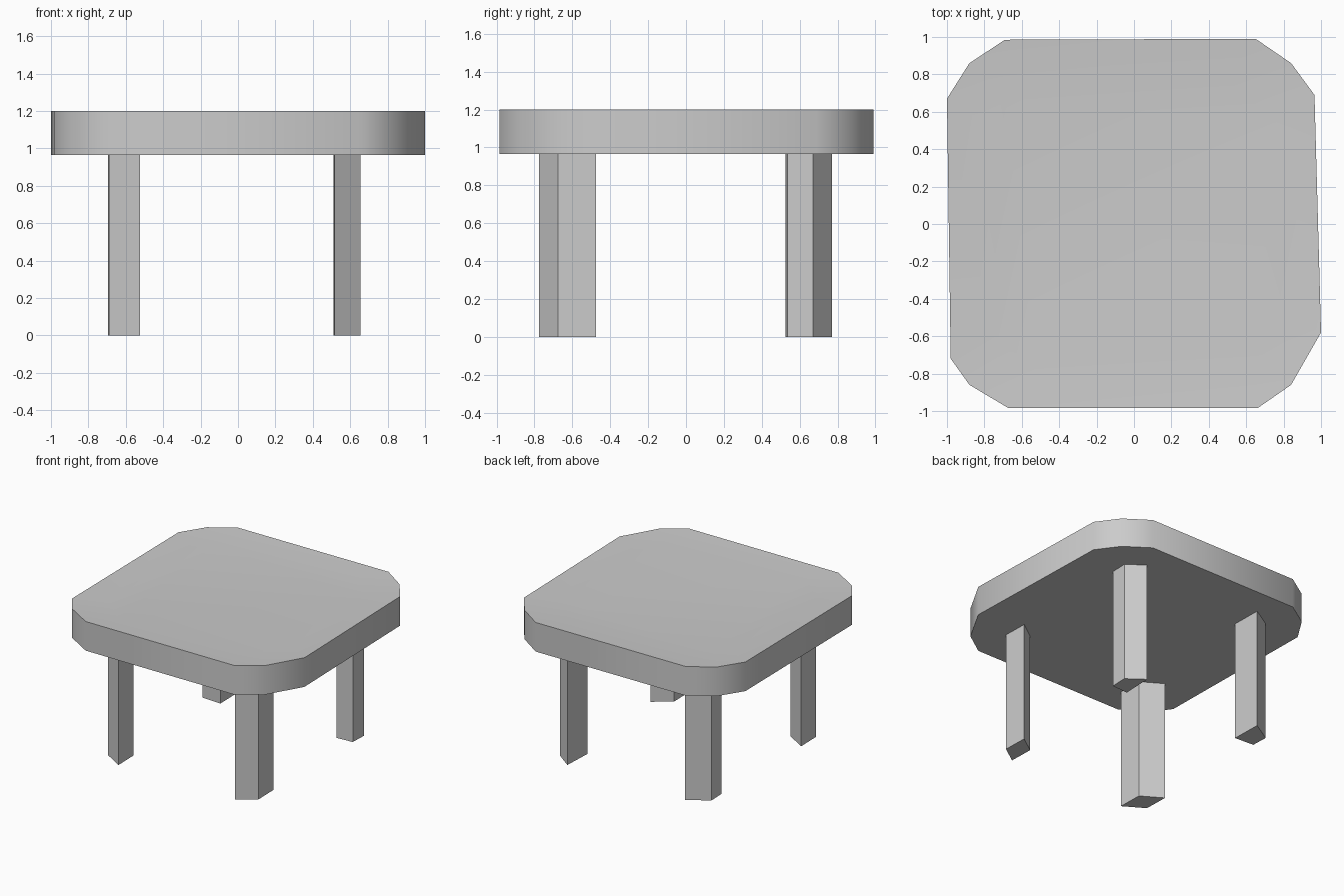
import bpy, bmesh
from mathutils import Vector

if "Cube" in bpy.data.objects:
    bpy.data.objects.remove(bpy.data.objects["Cube"])

UNDER, TOP, DISH = 0.965, 1.2, 0.015


def make_object(name, bm):
    bmesh.ops.recalc_face_normals(bm, faces=bm.faces[:])
    mesh = bpy.data.meshes.new(name)
    bm.to_mesh(mesh)
    bm.free()
    obj = bpy.data.objects.new(name, mesh)
    bpy.context.collection.objects.link(obj)
    return obj


def prism(outline, z0, z1):
    """Extrude a flat outline from z0 to z1; return the bmesh and its top face."""
    bm = bmesh.new()
    base = bm.faces.new([bm.verts.new((x, y, z0)) for x, y in outline])
    ext = bmesh.ops.extrude_face_region(bm, geom=[base], use_keep_orig=True)["geom"]
    for v in ext:
        if isinstance(v, bmesh.types.BMVert):
            v.co.z = z1
    top = next(f for f in ext if isinstance(f, bmesh.types.BMFace))
    return bm, top


# Tabletop: hand-cut square with faceted corners and a very shallow dish on top
outline = [(-1.0, 0.67), (-0.98, -0.72), (-0.88, -0.86), (-0.67, -0.985),
           (0.66, -0.985), (0.84, -0.86), (1.0, -0.58), (0.965, 0.69),
           (0.84, 0.86), (0.65, 0.99), (-0.69, 0.985), (-0.88, 0.86)]
bm, top = prism(outline, UNDER, TOP)
bmesh.ops.inset_region(bm, faces=[top], thickness=0.001)
for v, in [(v,) for v in top.verts]:
    v.co = Vector((v.co.x * 0.785, v.co.y * 0.785, TOP - DISH))
tabletop = make_object("tabletop", bm)
bpy.context.view_layer.objects.active = tabletop
tabletop.select_set(True)
bpy.ops.object.shade_smooth_by_angle(angle=0.7)

# Legs: four-sided skewed posts, one in each corner
legs = {
    "front_right_leg": [(0.515, -0.775), (0.655, -0.675), (0.65, -0.475), (0.51, -0.575)],
    "front_left_leg": [(-0.525, -0.775), (-0.69, -0.675), (-0.695, -0.475), (-0.53, -0.575)],
    "back_right_leg": [(0.51, 0.525), (0.65, 0.535), (0.655, 0.67), (0.52, 0.77)],
    "back_left_leg": [(-0.525, 0.525), (-0.69, 0.535), (-0.695, 0.67), (-0.53, 0.77)],
}
for name, section in legs.items():
    make_object(name, prism(section, 0.0, UNDER)[0])
